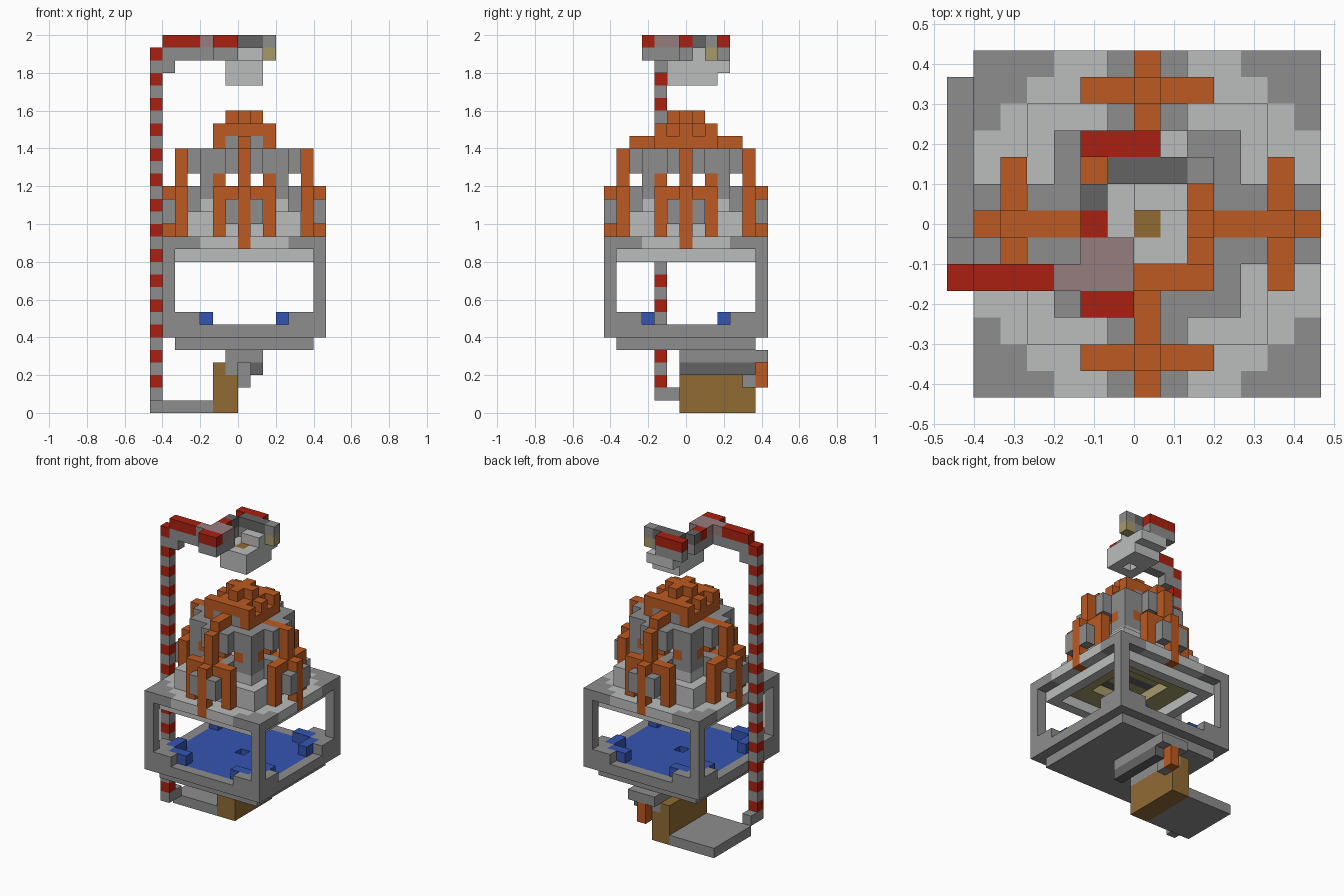
import bpy, bmesh
from mathutils import Vector

if "Cube" in bpy.data.objects:
    bpy.data.objects.remove(bpy.data.objects["Cube"])

U = 1 / 15  # block size


def srgb(r, g, b):
    return tuple((c / 255 / 12.92) if c < 11 else ((c / 255 + 0.055) / 1.055) ** 2.4
                 for c in (r, g, b)) + (1,)


COLOURS = {
    "grey": srgb(141, 141, 141), "light_grey": srgb(187, 189, 188),
    "dark_grey": srgb(100, 100, 100), "orange": srgb(188, 90, 33),
    "red": srgb(170, 32, 16), "brown": srgb(144, 107, 52),
    "blue": srgb(52, 84, 178), "tan": srgb(166, 154, 106),
    "mauve": srgb(150, 125, 125),
}
MATS = {}
for name, col in COLOURS.items():
    m = bpy.data.materials.new(name)
    m.use_nodes = True
    m.diffuse_color = col
    bsdf = m.node_tree.nodes["Principled BSDF"]
    bsdf.inputs["Base Color"].default_value = col
    bsdf.inputs["Roughness"].default_value = 0.9
    MATS[name] = m

blocks = {}  # (x, y, z) -> (part, colour)


def box(part, colour, xs, ys, zs):
    """Fill an inclusive range of blocks; a single number means one block."""
    r = [(v, v) if isinstance(v, int) else v for v in (xs, ys, zs)]
    for x in range(r[0][0], r[0][1] + 1):
        for y in range(r[1][0], r[1][1] + 1):
            for z in range(r[2][0], r[2][1] + 1):
                blocks[x, y, z] = (part, colour)


def square(part, zs, outer, inner, colour):
    """Fill a square ring; colour may be a rule of x and y."""
    for x in range(-outer, outer + 1):
        for y in range(-outer, outer + 1):
            if max(abs(x), abs(y)) >= inner:
                c = colour(x, y) if callable(colour) else colour
                if c:
                    box(part, c, x, y, zs)


def four(part, colour, out, side, zs):
    """Repeat a column on all four sides, mirrored about each axis."""
    for s in (-1, 1):
        for t in (-1, 1):
            box(part, colour, s * out, t * side, zs)
            box(part, colour, t * side, s * out, zs)


def corner(x, y):
    return abs(x) + abs(y) >= 10


# Basin with water and raised corners
square("basin_floor", 5, 5, 0, "grey")
square("basin_rim", 6, 6, 6, "grey")
square("water", 6, 5, 0, lambda x, y: "blue" if x or y else None)
square("basin_corners", 7, 6, 5, lambda x, y: "grey" if corner(x, y) else None)
for side in (3, 4):
    four("water", "blue", 5, side, 7)

# Corner posts and deck
four("corner_posts", "grey", 6, 6, (7, 12))
square("deck_trim", 12, 5, 5, "light_grey")
square("deck", 13, 6, 5, lambda x, y: "grey" if corner(x, y) else "light_grey")
square("deck_underside", 13, 4, 3, "tan")

# Stepped base of the tower, with a striped ceiling
square("tower_base", (14, 15), 4, 0, "light_grey")
square("tower_ceiling", 14, 2, 0, lambda x, y: "tan" if y % 2 else "dark_grey")
square("tower_base", 16, 3, 3, "light_grey")

# Walls with a row of windows
square("tower_walls", (17, 20), 3, 3, "grey")
square("tower_roof", 20, 3, 0, "grey")
four("tower_walls", "orange", 3, 2, 18)
four("tower_walls", "grey", 4, 1, (16, 17))
four("tower_walls", "grey", 4, 1, (19, 20))
for s in (-1, 1):
    for t in (-3, 3):
        blocks.pop((s, t, 18))
        blocks.pop((t, s, 18))

# Buttresses on the four sides
four("buttresses", "orange", 6, 0, (13, 17))
four("buttresses", "grey", 6, 1, (15, 16))
four("buttresses", "orange", 5, 2, (14, 17))
four("buttresses", "orange", 5, 1, 17)
four("buttresses", "orange", 5, 0, (17, 20))
four("buttresses", "orange", 4, 0, (16, 17))
four("buttresses", "orange", 4, 0, (19, 20))
four("buttresses", "orange", 3, 0, (17, 20))

# Crown
square("crown", 21, 2, 0, lambda x, y: "orange" if abs(x) == 2 or not x else "grey")
for s in (-1, 1):
    box("crown", "orange", 0, (min(3 * s, 4 * s), max(3 * s, 4 * s)), 21)
    box("crown", "orange", (-2, 2), 2 * s, 22)
square("crown", 22, 1, 0, "orange")
box("crown", "orange", (-2, 2), 0, 22)
box("crown", "orange", (-1, 1), 0, 23)
box("crown", "orange", 0, (-1, 1), 23)

# Striped pole
for z in range(1, 29):
    box("pole", "grey" if z % 2 else "red", -7, -2, z)
box("pole_foot", "grey", -7, -1, 1)

# Pole arm and hook ring, each cap block resting on a grey one
CAPS = [
    ("red", (-6, -4), -2), ("mauve", (-3, -1), -2), ("mauve", (-2, -1), -1),
    ("red", (-2, -1), -3), ("red", -2, 0), ("dark_grey", -2, 1),
    ("dark_grey", (-1, 1), 2), ("grey", 2, 2), ("red", (-2, 0), 3),
]
for colour, xs, ys in CAPS:
    box("arm", "grey", xs, ys, 28)
    box("arm", colour, xs, ys, 29)
box("arm", "grey", -6, -2, 27)
box("arm", "tan", 2, 2, 28)

# Hanging lamp
box("lamp", "light_grey", (-1, 1), (-1, 2), (26, 27))
box("lamp", "light_grey", (-1, 1), 3, 27)
box("lamp", "light_grey", (0, 1), 1, 28)
blocks.pop((0, 0, 26))
box("lamp", "brown", 0, 0, 27)

# Foot plate, chest and drain channel under the basin
box("foot_plate", "grey", (-7, -3), (0, 5), 0)
box("chest", "brown", (-2, -1), (0, 5), (0, 2))
box("chest", "brown", -2, (0, 5), 3)
box("drain", "grey", (-1, 1), (0, 6), 4)
box("drain", "grey", -1, (0, 5), 3)
box("drain", "dark_grey", 1, (0, 5), 3)
box("drain", "grey", 0, 5, (2, 3))
box("drain_spout", "orange", 0, 6, (2, 3))

# Turn the blocks into one mesh per part, keeping only exposed faces
parts = {}
for cell, (part, colour) in blocks.items():
    parts.setdefault(part, []).append((cell, colour))

for part, cells in parts.items():
    mesh = bpy.data.meshes.new(part)
    slots = sorted({c for _, c in cells})
    for c in slots:
        mesh.materials.append(MATS[c])
    bm = bmesh.new()
    for cell, colour in cells:
        centre = Vector((cell[0] + 0.5, cell[1], cell[2] + 0.5))
        for axis in range(3):
            for sign in (-1, 1):
                near = list(cell)
                near[axis] += sign
                if tuple(near) in blocks:
                    continue
                n, u, v = Vector(), Vector(), Vector()
                n[axis], u[(axis + 1) % 3], v[(axis + 2) % 3] = sign / 2, 0.5, sign / 2
                corners = (-u - v, u - v, u + v, v - u)
                face = bm.faces.new([bm.verts.new((centre + n + c) * U) for c in corners])
                face.material_index = slots.index(colour)
    bmesh.ops.remove_doubles(bm, verts=bm.verts, dist=U / 100)
    bm.to_mesh(mesh)
    bm.free()
    obj = bpy.data.objects.new(part, mesh)
    bpy.context.scene.collection.objects.link(obj)
